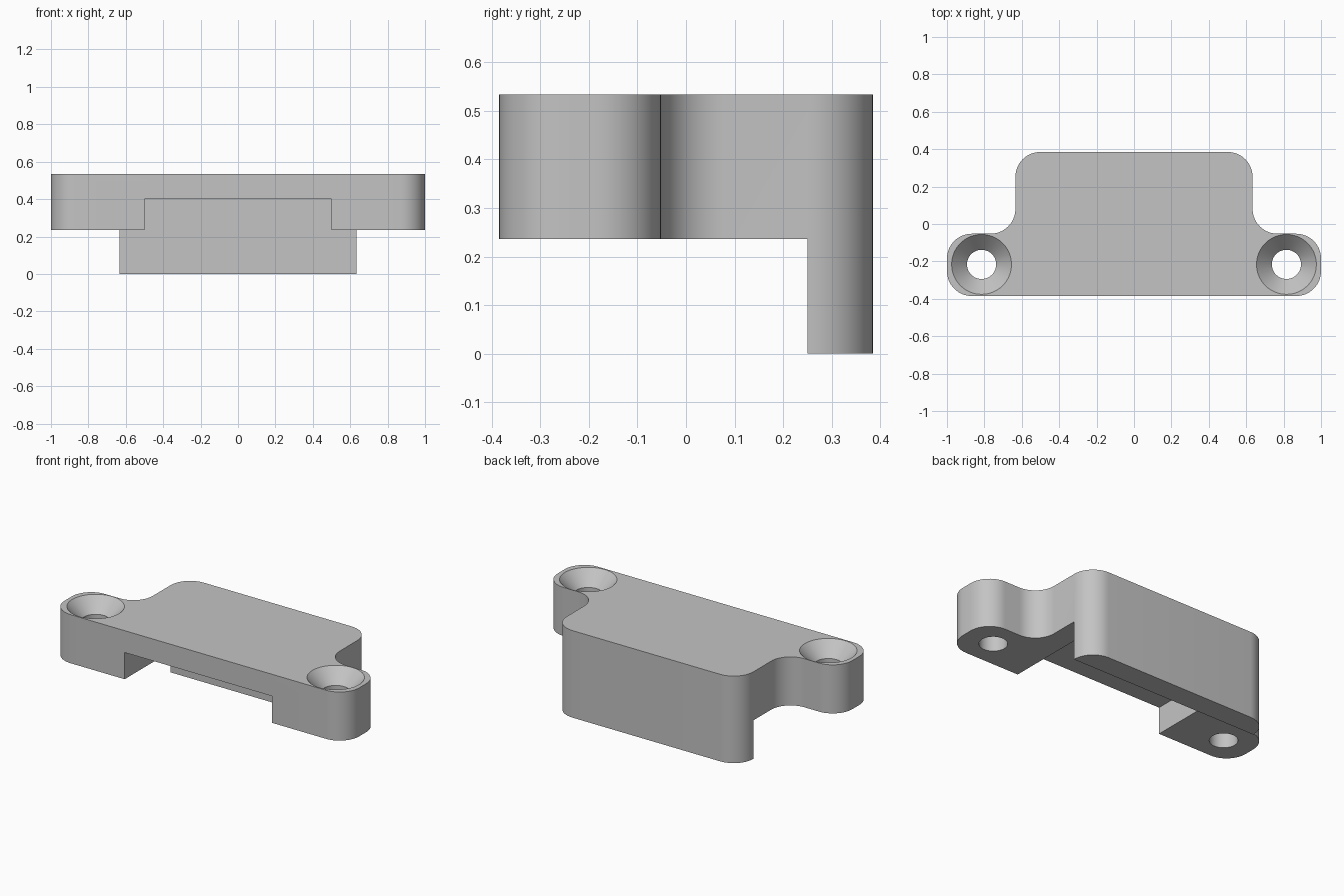
import bpy, bmesh, math
from mathutils import Vector

TOP, UNDERSIDE, SLOT_TOP = 0.534, 0.236, 0.40
HALF_DEPTH, LIP_FRONT, RADIUS = 0.385, 0.25, 0.133

cube = bpy.data.objects.get("Cube")
if cube:
    bpy.data.objects.remove(cube, do_unlink=True)

grey = bpy.data.materials.new("light grey")
grey.use_nodes = True
colour = (0.55, 0.55, 0.55, 1)
grey.diffuse_color = colour
grey.node_tree.nodes["Principled BSDF"].inputs["Base Color"].default_value = colour


def add_object(name, bm):
    bmesh.ops.recalc_face_normals(bm, faces=bm.faces)
    mesh = bpy.data.meshes.new(name)
    bm.to_mesh(mesh)
    bm.free()
    mesh.materials.append(grey)
    obj = bpy.data.objects.new(name, mesh)
    bpy.context.collection.objects.link(obj)
    return obj


def rounded(corners, radius, steps=14):
    """Round every square corner of a closed outline."""
    points = []
    for i, corner in enumerate(corners):
        p = Vector(corner)
        a = (Vector(corners[i - 1]) - p).normalized() * radius
        b = (Vector(corners[(i + 1) % len(corners)]) - p).normalized() * radius
        for s in range(steps + 1):
            t = s / steps * math.pi / 2
            points.append(p + a * (1 - math.sin(t)) + b * (1 - math.cos(t)))
    return points


def prism(name, outline, z0, z1):
    bm = bmesh.new()
    base = bm.faces.new([bm.verts.new((x, y, z0)) for x, y in outline])
    top = bmesh.ops.extrude_face_region(bm, geom=[base])["geom"]
    verts = [v for v in top if isinstance(v, bmesh.types.BMVert)]
    bmesh.ops.translate(bm, verts=verts, vec=(0, 0, z1 - z0))
    return add_object(name, bm)


def box(name, x, y0, y1, z0, z1):
    return prism(name, [(-x, y0), (x, y0), (x, y1), (-x, y1)], z0, z1)


def lathe(name, profile, x, y, sides=64):
    bm = bmesh.new()
    rings = [[bm.verts.new((x + r * math.cos(math.tau * i / sides),
                            y + r * math.sin(math.tau * i / sides), z))
              for i in range(sides)] for r, z in profile]
    for low, high in zip(rings, rings[1:]):
        for i in range(sides):
            j = (i + 1) % sides
            bm.faces.new((low[i], low[j], high[j], high[i]))
    bm.faces.new(rings[0])
    bm.faces.new(rings[-1])
    return add_object(name, bm)


# Full-height bracket: wide ears at the front, narrower body behind
half = [(1, -HALF_DEPTH), (1, -0.052), (0.634, -0.052), (0.634, HALF_DEPTH)]
outline = half + [(-x, y) for x, y in reversed(half)]
bracket = prism("bracket_body", rounded(outline, RADIUS), 0, TOP)

# Cutters: space ahead of the rear lip, front slot, countersunk screw holes
cutters = [
    box("underside_cutter", 1.2, -0.6, LIP_FRONT, -0.2, UNDERSIDE),
    box("slot_cutter", 0.5, -0.6, LIP_FRONT, -0.1, SLOT_TOP),
]
hole, sink, depth, over = 0.078, 0.16, 0.085, 0.02
flare = over * (sink - hole) / depth
profile = [(hole, -0.1), (hole, TOP - depth), (sink + flare, TOP + over)]
for side, x in (("left", 0.815), ("right", -0.815)):
    cutters.append(lathe(side + "_screw_hole_cutter", profile, x, -0.216))

bpy.ops.object.select_all(action="DESELECT")
bpy.context.view_layer.objects.active = bracket
bracket.select_set(True)
for cutter in cutters:
    cutter.hide_render = True
    mod = bracket.modifiers.new(cutter.name, "BOOLEAN")
    mod.operation = "DIFFERENCE"
    mod.solver = "EXACT"
    mod.object = cutter
    bpy.ops.object.modifier_apply(modifier=mod.name)
    bpy.data.objects.remove(cutter, do_unlink=True)

bpy.ops.object.shade_smooth_by_angle(angle=math.radians(30))
